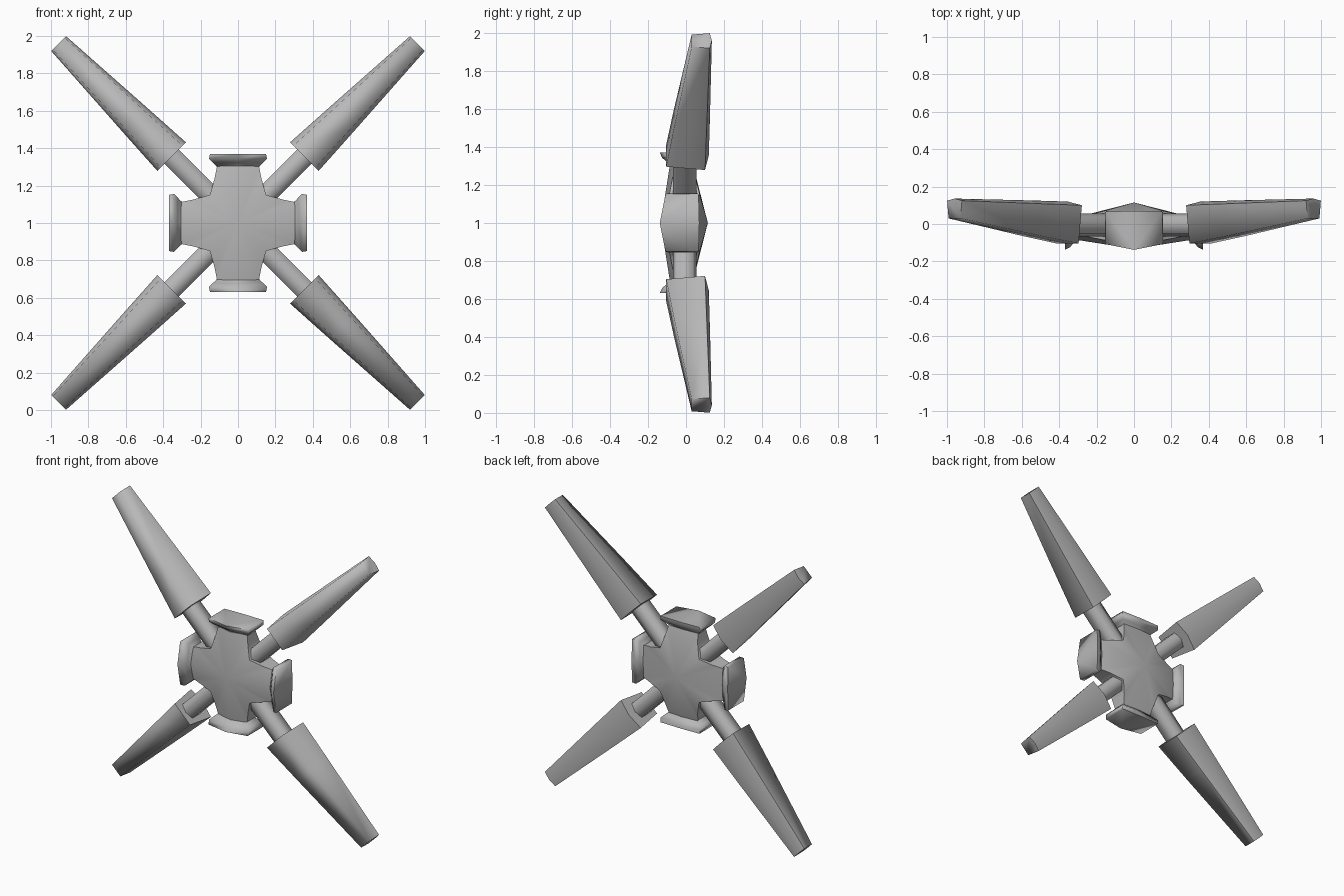
import bpy
import bmesh
from math import sin, cos, pi, radians

old = bpy.data.objects.get("Cube")
if old:
    bpy.data.objects.remove(old, do_unlink=True)

# One plain grey for everything
grey = bpy.data.materials.new("plain grey")
grey.use_nodes = True
colour = (0.48, 0.48, 0.48, 1)
grey.diffuse_color = colour
bsdf = grey.node_tree.nodes["Principled BSDF"]
bsdf.inputs["Base Color"].default_value = colour
bsdf.inputs["Roughness"].default_value = 0.7

CENTRE_Z = 1.0


def finish(name, bm, flat=(), sharp_angle=85):
    """Turn a bmesh into a smooth object, keeping the given faces flat."""
    for face in bm.faces:
        face.smooth = face not in flat
    bmesh.ops.recalc_face_normals(bm, faces=bm.faces)
    mesh = bpy.data.meshes.new(name)
    bm.to_mesh(mesh)
    bm.free()
    mesh.materials.append(grey)
    mesh.set_sharp_from_angle(angle=radians(sharp_angle))
    obj = bpy.data.objects.new(name, mesh)
    bpy.context.collection.objects.link(obj)
    return obj


def loft(name, rings, angle):
    """Skin sections (distance, [(across, y), ...]) along a spoke at an angle."""
    bm = bmesh.new()
    s, c = sin(angle), cos(angle)
    loops = [[bm.verts.new((d * s + u * c, y, CENTRE_Z + d * c - u * s))
              for u, y in section] for d, section in rings]
    n = len(loops[0])
    for a, b in zip(loops, loops[1:]):
        for i in range(n):
            j = (i + 1) % n
            bm.faces.new((a[i], a[j], b[j], b[i]))
    caps = {bm.faces.new(loops[0][::-1]), bm.faces.new(loops[-1])}
    return finish(name, bm, caps)


def hexagon(half, edge_front, tip_front, edge_back, tip_back):
    """Six-sided section, symmetric across the spoke."""
    return [(-half, edge_front), (0, tip_front), (half, edge_front),
            (half, edge_back), (0, tip_back), (-half, edge_back)]


def hull_section(front_half, back_half, front, side, back):
    return [(-front_half, front), (front_half, front),
            (back_half, side), (0, back), (-back_half, side)]


# Hub: cross-shaped outline rising to a shallow peak at front and back
quarter = [  # across, along, front y, back y
    (-0.15, 0.15, -0.088, 0.072),
    (-0.125, 0.24, -0.07, 0.05),
    (-0.112, 0.305, -0.058, 0.03),
    (0, 0.305, -0.085, 0.037),
    (0.112, 0.305, -0.058, 0.03),
    (0.125, 0.24, -0.07, 0.05),
]
bm = bmesh.new()
front, back = [], []
for k in range(4):
    s, c = sin(k * pi / 2), cos(k * pi / 2)
    for u, d, yf, yb in quarter:
        x, z = d * s + u * c, CENTRE_Z + d * c - u * s
        front.append(bm.verts.new((x, yf, z)))
        back.append(bm.verts.new((x, yb, z)))
peak_front = bm.verts.new((0, -0.133, CENTRE_Z))
peak_back = bm.verts.new((0, 0.115, CENTRE_Z))
for i in range(len(front)):
    j = (i + 1) % len(front)
    bm.faces.new((front[i], front[j], peak_front))
    bm.faces.new((back[j], back[i], peak_back))
    bm.faces.new((front[j], front[i], back[i], back[j]))
finish("hub", bm, sharp_angle=75)

# Docking ports: narrow neck flaring to a wide flange
port = [
    (0.29, hexagon(0.105, -0.055, -0.075, 0.025, 0.03)),
    (0.308, hexagon(0.12, -0.06, -0.08, 0.03, 0.035)),
    (0.322, hexagon(0.135, -0.08, -0.1, 0.045, 0.05)),
    (0.342, hexagon(0.155, -0.1, -0.125, 0.062, 0.067)),
    (0.37, hexagon(0.15, -0.108, -0.138, 0.066, 0.07)),
]
for k, side in enumerate(("top", "left", "bottom", "right")):
    loft(side + "_port", port, k * pi / 2)

# Diagonal spokes: slim strut carrying a long tapering hull
strut_section = hexagon(0.054, -0.05, -0.068, 0.035, 0.055)
strut = [(0.15, strut_section), (0.55, strut_section)]
hull = [
    (0.502, hull_section(0.083, 0.108, -0.104, 0.1, 0.12)),
    (0.78, hull_section(0.07, 0.092, -0.063, 0.108, 0.126)),
    (1.357, hull_section(0.045, 0.056, 0.03, 0.125, 0.136)),
]
for k, side in enumerate(("top_left", "bottom_left", "bottom_right", "top_right")):
    angle = pi / 4 + k * pi / 2
    loft(side + "_strut", strut, angle)
    loft(side + "_hull", hull, angle)
